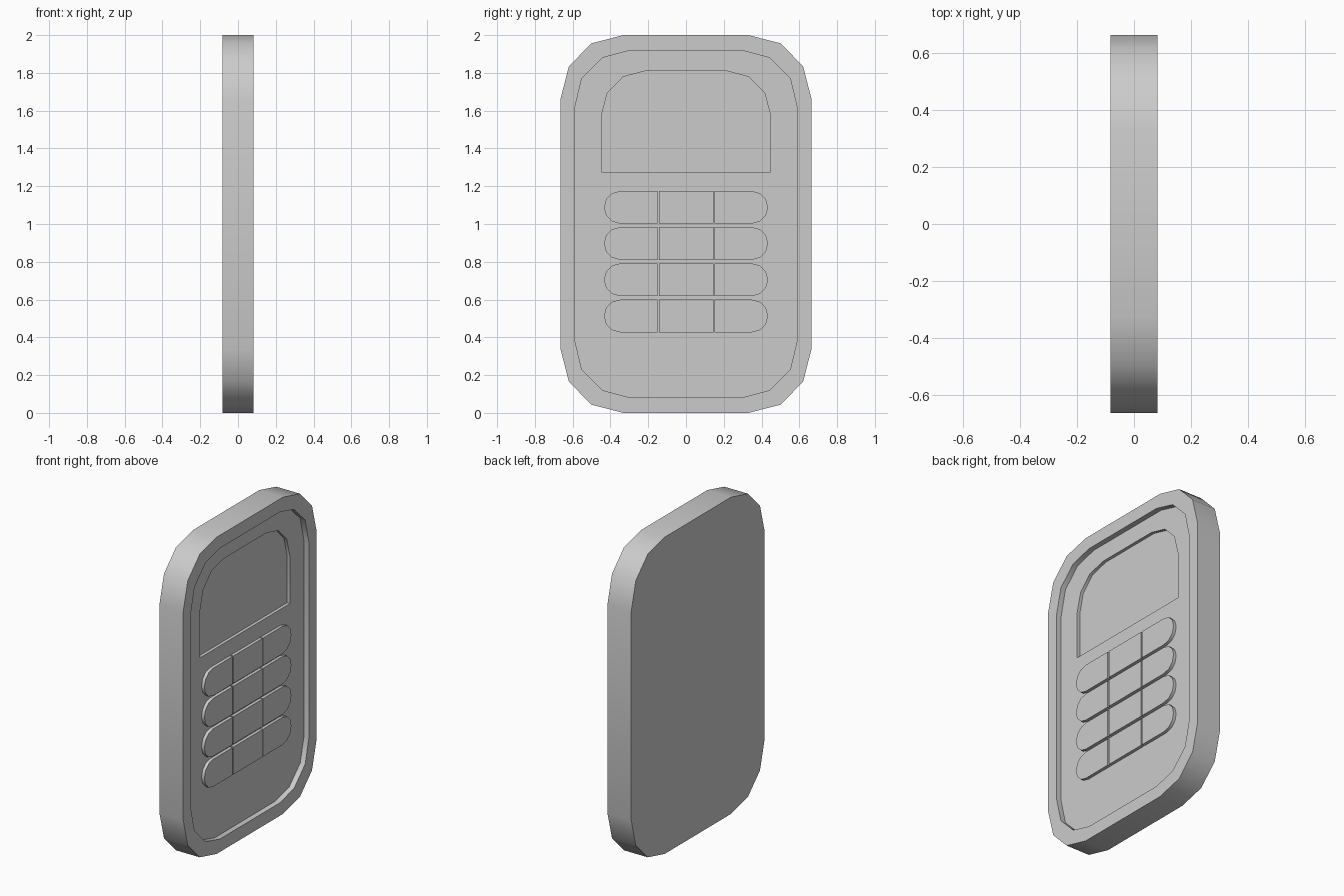
import bpy, bmesh, math

if "Cube" in bpy.data.objects:
    bpy.data.objects.remove(bpy.data.objects["Cube"])

FRONT, BACK = 0.083, -0.083
FLOOR = FRONT - 0.034          # recessed panel level
SCREEN = FLOOR - 0.02          # screen level
KEY_TOP = FLOOR + 0.02


def extrude_profile(name, pts, x0, x1):
    """Solid from a (y, z) outline running along x."""
    bm = bmesh.new()
    face = bm.faces.new([bm.verts.new((x0, y, z)) for y, z in pts])
    ext = bmesh.ops.extrude_face_region(bm, geom=[face])
    verts = [g for g in ext["geom"] if isinstance(g, bmesh.types.BMVert)]
    bmesh.ops.translate(bm, verts=verts, vec=(x1 - x0, 0, 0))
    bmesh.ops.recalc_face_normals(bm, faces=bm.faces)
    mesh = bpy.data.meshes.new(name)
    bm.to_mesh(mesh)
    bm.free()
    ob = bpy.data.objects.new(name, mesh)
    bpy.context.collection.objects.link(ob)
    return ob


def activate(ob):
    bpy.ops.object.select_all(action='DESELECT')
    ob.select_set(True)
    bpy.context.view_layer.objects.active = ob


def smooth(ob):
    activate(ob)
    bpy.ops.object.shade_smooth_by_angle(angle=math.radians(35))


def cut(ob, cutter):
    cutter.hide_render = True
    activate(ob)
    mod = ob.modifiers.new("recess", 'BOOLEAN')
    mod.operation, mod.solver, mod.object = 'DIFFERENCE', 'EXACT', cutter
    bpy.ops.object.modifier_apply(modifier=mod.name)
    bpy.data.objects.remove(cutter)


def mirror_y(half):
    return half + [(-y, z) for y, z in reversed(half)]


def rounded(corner):
    """Full outline from the upper right corner, mirrored about z = 1 and y = 0."""
    return mirror_y(corner + [(y, 2 - z) for y, z in reversed(corner)])


# Body with faceted corners
body = extrude_profile("body", rounded(
    [(0.33, 2.0), (0.50, 1.957), (0.62, 1.835), (0.665, 1.66)]), BACK, FRONT)

# Recessed front panel, then the deeper screen
cut(body, extrude_profile("panel_cutter", rounded(
    [(0.30, 1.918), (0.442, 1.88), (0.552, 1.77), (0.59, 1.61)]), FLOOR, FRONT + 0.1))
cut(body, extrude_profile("screen_cutter", mirror_y(
    [(0.215, 1.81), (0.333, 1.779), (0.417, 1.692), (0.448, 1.572), (0.448, 1.274)]),
    SCREEN, FRONT + 0.1))
smooth(body)

# Keypad: four rows of three keys, outer keys with round ends
R = 0.0865


def end_key(side, z):
    arc = [(math.cos(a), math.sin(a)) for a in
           (math.radians(90 - 30 * i) for i in range(7))]
    pts = [(0.152, z + R)] + [(0.348 + R * c, z + R * s) for c, s in arc] + [(0.152, z - R)]
    return [(side * y, z) for y, z in pts]


for row, z in enumerate((1.088, 0.897, 0.705, 0.513)):
    keys = {"left": end_key(-1, z), "right": end_key(1, z),
            "middle": [(-0.142, z - R), (0.145, z - R), (0.145, z + R), (-0.142, z + R)]}
    for place, pts in keys.items():
        smooth(extrude_profile(f"key_{row + 1}_{place}", pts, FLOOR, KEY_TOP))
